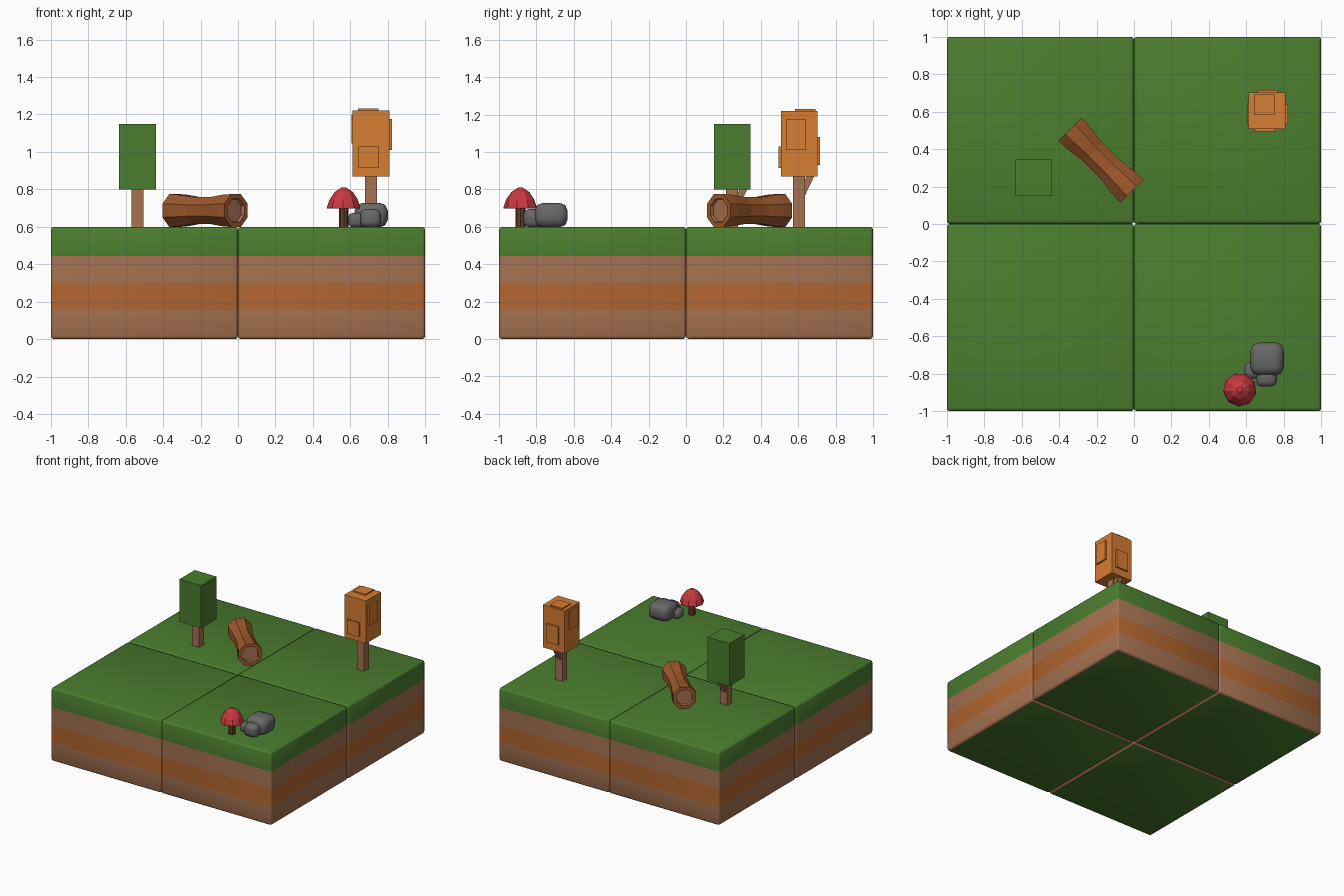
import bpy, bmesh, math
from mathutils import Matrix

if "Cube" in bpy.data.objects:
    bpy.data.objects.remove(bpy.data.objects["Cube"])


def mat(name, rgb):
    # display colour converted to linear
    m = bpy.data.materials.new(name)
    m.diffuse_color = [(c / 255) ** 2.2 for c in rgb] + [1]
    m.use_nodes = True
    m.node_tree.nodes["Principled BSDF"].inputs["Base Color"].default_value = m.diffuse_color
    return m


GRASS = mat("grass", (76, 124, 50))
DIRT = mat("dirt", (164, 114, 82))
CLAY = mat("clay", (176, 102, 52))
LEAF = mat("autumn_leaf", (214, 124, 54))
BARK = mat("bark", (158, 90, 48))
DARK = mat("dark_wood", (100, 64, 42))
RED = mat("red_cap", (200, 60, 66))
STONE = mat("stone", (104, 104, 104))


def loft(name, rings, mats, bands=None, matrix=None, smooth=False):
    """Skin closed rings bottom to top; bands = material index of bottom cap, each band, top cap."""
    bm = bmesh.new()
    vs = [[bm.verts.new(p) for p in r] for r in rings]
    n = len(rings[0])
    bands = bands or [0] * (len(rings) + 1)
    bm.faces.new(vs[0][::-1]).material_index = bands[0]
    for k, (a, b) in enumerate(zip(vs, vs[1:])):
        for i in range(n):
            j = (i + 1) % n
            f = bm.faces.new((a[i], a[j], b[j], b[i]))
            f.material_index = bands[k + 1]
    bm.faces.new(vs[-1]).material_index = bands[-1]
    bmesh.ops.recalc_face_normals(bm, faces=bm.faces)
    for f in bm.faces:
        f.smooth = smooth
    me = bpy.data.meshes.new(name)
    bm.to_mesh(me)
    bm.free()
    for m in mats:
        me.materials.append(m)
    ob = bpy.data.objects.new(name, me)
    bpy.context.collection.objects.link(ob)
    if matrix:
        ob.matrix_world = matrix
    return ob


def circle(r, z, n, cx=0, cy=0, phase=0.0):
    return [(cx + r * math.cos(phase + math.tau * i / n),
             cy + r * math.sin(phase + math.tau * i / n), z) for i in range(n)]


def rect(x0, x1, y0, y1, z):
    return [(x0, y0, z), (x1, y0, z), (x1, y1, z), (x0, y1, z)]


def box(name, x, y, z, m, bevel=0, segments=2):
    ob = loft(name, [rect(*x, *y, z[0]), rect(*x, *y, z[1])], [m], smooth=bevel > 0)
    if bevel:
        b = ob.modifiers.new("bevel", "BEVEL")
        b.width, b.segments = bevel, segments
    return ob


def rounded_square(cx, cy, half, r, z):
    pts = []
    for q in range(4):
        a0 = q * math.pi / 2
        sx, sy = ((1, 1), (-1, 1), (-1, -1), (1, -1))[q]
        for k in range(3):
            a = a0 + k * math.pi / 4
            pts.append((cx + sx * (half - r) + r * math.cos(a),
                        cy + sy * (half - r) + r * math.sin(a), z))
    return pts


# four ground tiles with grass and soil layers
B = 0.016
levels = [(0, B), (0.005, 0.005), (B, 0), (0.155, 0), (0.3, 0), (0.445, 0),
          (0.6 - B, 0), (0.595, 0.005), (0.6, B)]
for cx in (-0.5, 0.5):
    for cy in (-0.5, 0.5):
        rings = [rounded_square(cx, cy, 0.5 - i, max(B - i, 0.003), z) for z, i in levels]
        loft("ground_tile", rings, [GRASS, DIRT, CLAY],
             [0, 1, 1, 1, 2, 1, 0, 0, 0, 0], smooth=True)


# trees: square trunk, slanted branch towards the back, block crown
def tree(name, cx, cy, z0, m):
    w = 0.032
    box(name + "_trunk", (cx - w, cx + w), (cy - w, cy + w), (0.59, z0 + 0.02), DIRT)
    loft(name + "_branch",
         [rect(cx - 0.02, cx + 0.02, cy - 0.02, cy + 0.025, z0 - 0.115),
          rect(cx - 0.02, cx + 0.02, cy + 0.045, cy + 0.085, z0 + 0.01)], [DIRT])
    box(name + "_crown", (cx - 0.098, cx + 0.098), (cy - 0.098, cy + 0.098),
        (z0, z0 + 0.35), m)


tree("green_tree", -0.537, 0.247, 0.8, GRASS)
tree("orange_tree", 0.71, 0.605, 0.87, LEAF)

# raised leaf patches on the orange crown
for x, y, z in [((0.643, 0.752), (0.495, 0.55), (0.915, 1.03)),
                ((0.66, 0.77), (0.66, 0.717), (0.93, 1.08)),
                ((0.77, 0.822), (0.535, 0.642), (1.01, 1.175)),
                ((0.605, 0.65), (0.53, 0.645), (1.045, 1.2)),
                ((0.64, 0.75), (0.583, 0.692), (1.18, 1.231))]:
    box("leaf_patch", x, y, z, LEAF)

# waisted octagonal log with recessed ends
L, P = 0.234, math.pi / 8
half = [(0.064, L - 0.02), (0.068, L), (0.095, L), (0.092, L - 0.06), (0.077, 0.06)]
prof = [(r, -z) for r, z in half] + [(r, z) for r, z in reversed(half)]
loft("log", [circle(r, z, 8, phase=P) for r, z in prof], [DIRT, BARK],
     [0, 0] + [1] * 7 + [0, 0],
     matrix=Matrix.Translation((-0.176, 0.34, 0.687))
     @ Matrix.Rotation(-math.pi / 4, 4, "Z") @ Matrix.Rotation(math.pi / 2, 4, "Y"))

# mushroom
MX, MY = 0.565, -0.885
loft("mushroom_stem", [circle(0.026, 0.595, 8, MX, MY), circle(0.026, 0.71, 8, MX, MY)], [DARK])
loft("mushroom_cap", [circle(r, z, 9, MX, MY, math.pi / 2 + 0.3) for r, z in
                      [(0.09, 0.698), (0.09, 0.707), (0.077, 0.745), (0.05, 0.785), (0.014, 0.809)]],
     [RED], smooth=False)

# rocks
box("large_rock", (0.623, 0.8), (-0.808, -0.633), (0.597, 0.728), STONE, 0.042)
box("medium_rock", (0.653, 0.763), (-0.868, -0.765), (0.597, 0.695), STONE, 0.028)
box("small_rock", (0.588, 0.675), (-0.826, -0.74), (0.597, 0.674), STONE, 0.024)
